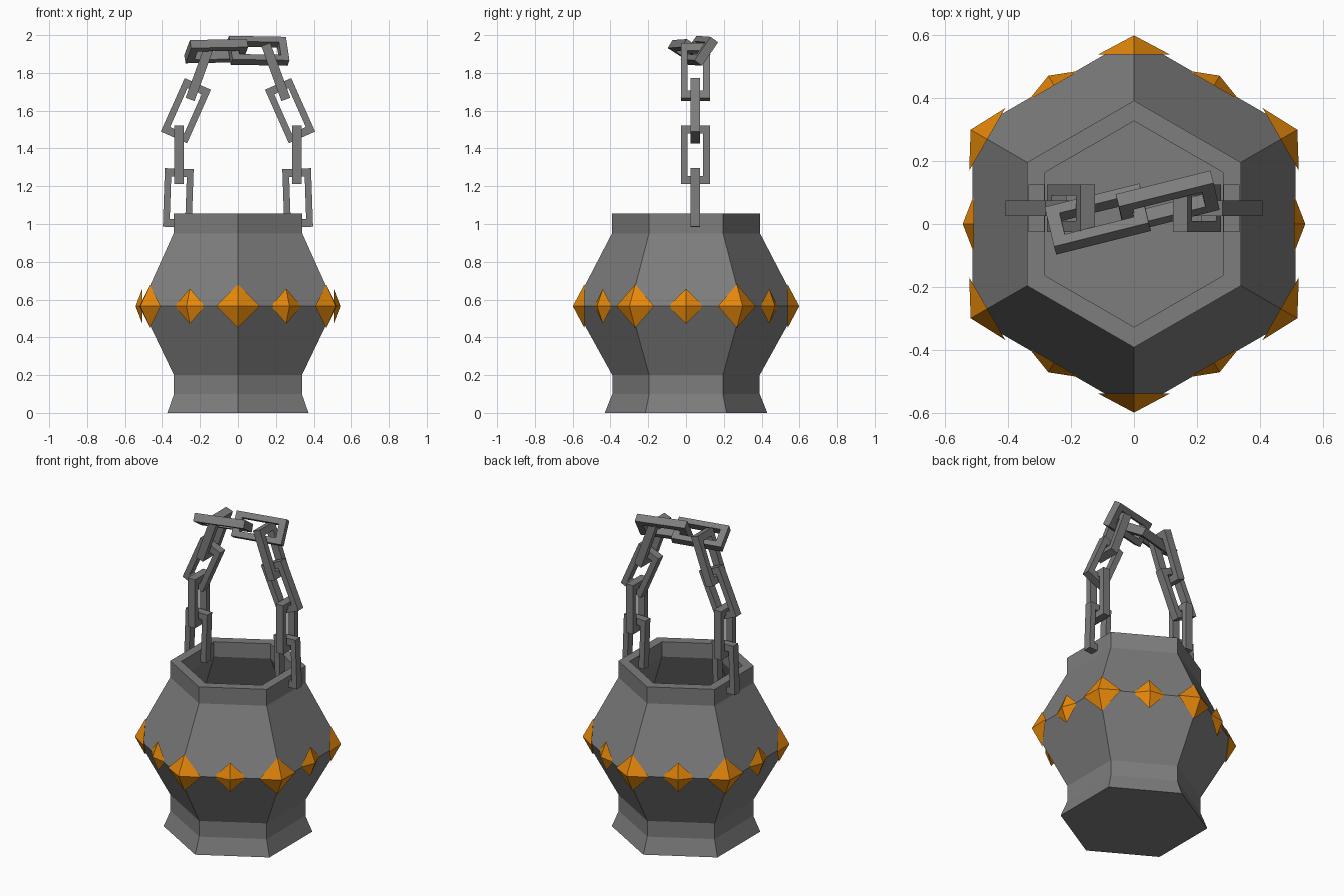
import bpy, bmesh
from math import sin, cos, pi, radians
from mathutils import Matrix, Vector

if "Cube" in bpy.data.objects:
    bpy.data.objects.remove(bpy.data.objects["Cube"])


def material(name, color):
    mat = bpy.data.materials.new(name)
    mat.diffuse_color = color
    mat.use_nodes = True
    mat.node_tree.nodes["Principled BSDF"].inputs["Base Color"].default_value = mat.diffuse_color
    return mat


amber = material("amber", (0.8, 0.25, 0.003, 1))
iron = material("dark_iron", (0.205, 0.205, 0.205, 1))


def make(name, bm, mat, matrix=None):
    bmesh.ops.recalc_face_normals(bm, faces=bm.faces)
    me = bpy.data.meshes.new(name)
    bm.to_mesh(me)
    bm.free()
    me.materials.append(mat)
    ob = bpy.data.objects.new(name, me)
    if matrix:
        ob.matrix_world = matrix
    bpy.context.collection.objects.link(ob)
    return ob


# Hexagonal vessel: outer wall, rim, then inner wall down to the floor
profile = [(0.43, 0), (0.39, 0.1), (0.39, 0.2), (0.592, 0.565), (0.392, 0.95), (0.392, 1.055),
           (0.327, 1.055), (0.327, 0.96), (0.525, 0.565), (0.327, 0.21), (0.327, 0.1), (0.35, 0.06)]
bm = bmesh.new()
rings = [[bm.verts.new((r * cos(pi / 2 + i * pi / 3), r * sin(pi / 2 + i * pi / 3), z))
          for i in range(6)] for r, z in profile]
for a, b in zip(rings, rings[1:]):
    for i in range(6):
        j = (i + 1) % 6
        bm.faces.new((a[i], a[j], b[j], b[i]))
bm.faces.new(rings[0])
bm.faces.new(rings[-1])
make("vessel", bm, iron)


# Gem belt of flat-backed pyramids: large on the corners, small on the flats
def gem(name, angle, dist, half, depth):
    bm = bmesh.new()
    ring = [bm.verts.new(p) for p in ((0, half, 0), (0, 0, half), (0, -half, 0), (0, 0, -half))]
    tip = bm.verts.new((depth, 0, 0))
    for i in range(4):
        bm.faces.new((ring[i], ring[(i + 1) % 4], tip))
    bm.faces.new(ring)
    make(name, bm, amber, Matrix.Rotation(angle, 4, 'Z') @ Matrix.Translation((dist, 0, 0.565)))


for i in range(6):
    gem("corner_gem", pi / 2 + i * pi / 3, 0.538, 0.115, 0.061)
    gem("side_gem", i * pi / 3, 0.508, 0.093, 0.036)


# Chain link: rectangular frame, long axis X, width Y, thickness Z
def link(name, loc, rot):
    bm = bmesh.new()
    sizes = [(0.155, 0.076, -0.025), (0.155, 0.076, 0.025), (0.113, 0.041, 0.025), (0.113, 0.041, -0.025)]
    loops = [[bm.verts.new((sx * x, sy * y, z)) for sx, sy in ((1, 1), (-1, 1), (-1, -1), (1, -1))]
             for x, y, z in sizes]
    for k in range(4):
        a, b = loops[k], loops[(k + 1) % 4]
        for i in range(4):
            j = (i + 1) % 4
            bm.faces.new((a[i], a[j], b[j], b[i]))
    make(name, bm, iron, Matrix.Translation(loc) @ rot)


# Hanging chain sides: x, z, lean in degrees, whether the link is seen edge-on
side_links = [(0.315, 1.138, 2, False), (0.31, 1.366, 0, True),
              (0.275, 1.60, 24, False), (0.20, 1.805, 20, True)]
for s in (-1, 1):
    for x, z, lean, edge in side_links:
        t = -s * radians(lean)
        along = Vector((sin(t), 0, cos(t)))
        wide = Vector((0, 1, 0)) if edge else Vector((cos(t), 0, -sin(t)))
        rot = Matrix((along, wide, along.cross(wide))).transposed().to_4x4()
        link("chain_side_link", (s * x, 0.05, z), rot)

# Two twisted links across the top
for x, y, z, roll, pitch in ((-0.115, 0.016, 1.915, -32, -1), (0.107, 0.07, 1.917, 55, 1)):
    rot = (Matrix.Rotation(radians(14), 4, 'Z') @ Matrix.Rotation(radians(pitch), 4, 'Y')
           @ Matrix.Rotation(radians(roll), 4, 'X'))
    link("chain_top_link", (x, y, z), rot)
